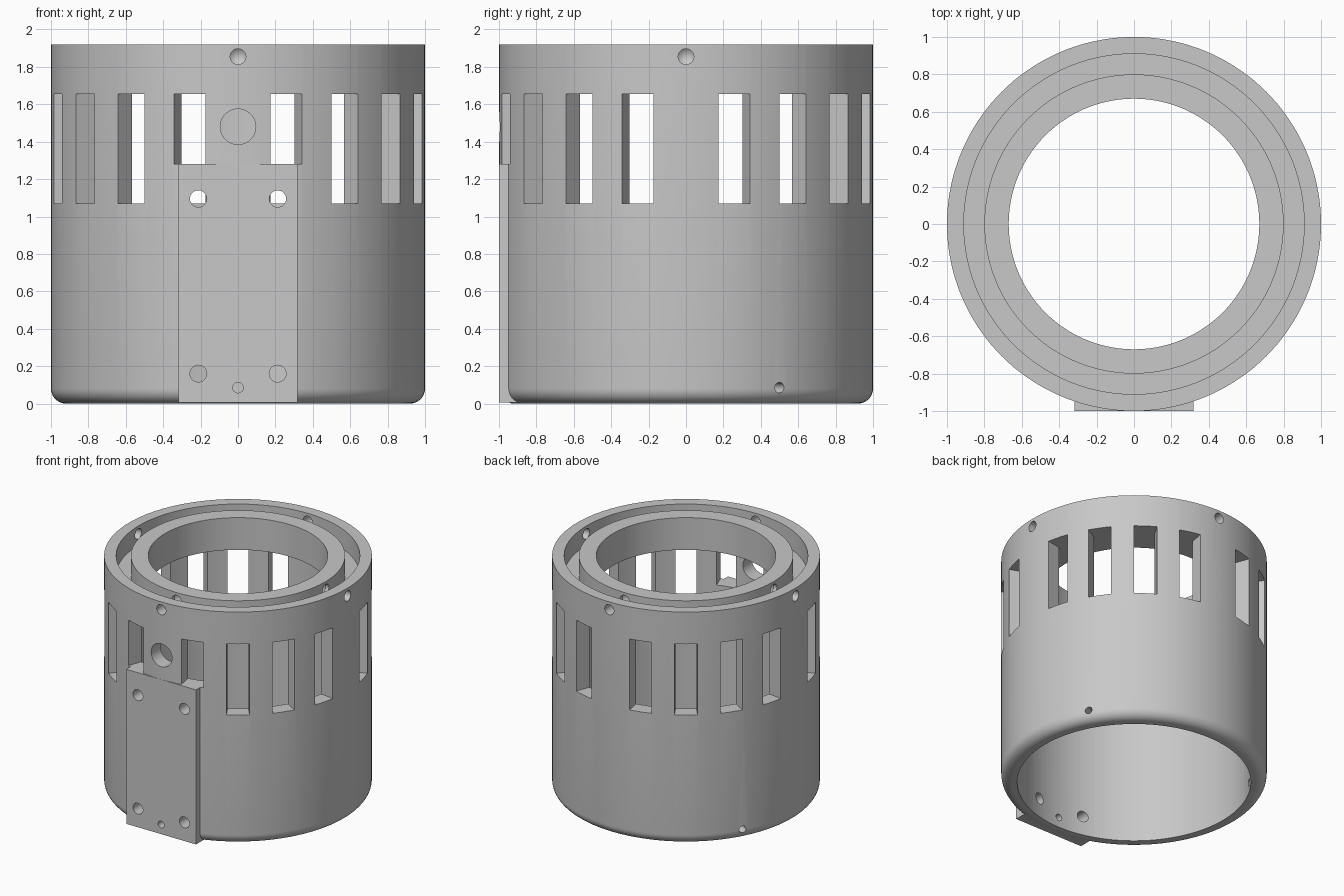
import bpy, bmesh, math
from mathutils import Matrix, Vector

if "Cube" in bpy.data.objects:
    bpy.data.objects.remove(bpy.data.objects["Cube"], do_unlink=True)

SEGMENTS = 144
HEIGHT, SLOT_TOP, SLOT_BOTTOM, PLATE_TOP = 1.92, 1.655, 1.07, 1.28
WALL, BORE = 1.0, 0.88

grey = bpy.data.materials.new("plain grey")
grey.use_nodes = True
colour = (0.58, 0.58, 0.58, 1)
grey.diffuse_color = colour
grey.node_tree.nodes["Principled BSDF"].inputs["Base Color"].default_value = colour


def make_object(name, bm):
    bmesh.ops.recalc_face_normals(bm, faces=bm.faces)
    mesh = bpy.data.meshes.new(name)
    bm.to_mesh(mesh)
    bm.free()
    mesh.materials.append(grey)
    obj = bpy.data.objects.new(name, mesh)
    bpy.context.collection.objects.link(obj)
    return obj


def lathe(name, profile):
    """Turn a closed (radius, height) profile around z."""
    bm = bmesh.new()
    rings = []
    for i in range(SEGMENTS):
        a = math.tau * i / SEGMENTS
        rings.append([bm.verts.new((r * math.cos(a), r * math.sin(a), z)) for r, z in profile])
    n = len(profile)
    for i in range(SEGMENTS):
        p, q = rings[i], rings[(i + 1) % SEGMENTS]
        for j in range(n):
            k = (j + 1) % n
            bm.faces.new((p[j], q[j], q[k], p[k]))
    return make_object(name, bm)


def add_wedge(bm, degrees, bottom, top, half=5.0):
    """Radial window cutter through the wall."""
    loops = []
    for z in (bottom, top):
        loops.append([bm.verts.new((r * math.cos(math.radians(a)), r * math.sin(math.radians(a)), z))
                      for r, a in ((0.84, degrees - half), (1.1, degrees - half),
                                   (1.1, degrees + half), (0.84, degrees + half))])
    low, high = loops
    bm.faces.new(low[::-1])
    bm.faces.new(high)
    for j in range(4):
        k = (j + 1) % 4
        bm.faces.new((low[j], low[k], high[k], high[j]))


def add_drill(bm, degrees, z, radius, inner=0.8, tip=None, side=0.0):
    """Drill along a radial direction; an optional tip ends in a cone."""
    turn = Matrix.Rotation(math.radians(degrees), 4, 'Z')
    lay = Matrix.Rotation(math.radians(90), 4, 'Y')
    rings = []
    for r in (1.1, inner):
        rings.append([bm.verts.new(turn @ Vector((r, side + radius * math.cos(t), z + radius * math.sin(t))))
                      for t in (math.tau * i / 32 for i in range(32))])
    outer, end = rings
    bm.faces.new(outer)
    for j in range(32):
        k = (j + 1) % 32
        bm.faces.new((outer[j], end[j], end[k], outer[k]))
    if tip is None:
        bm.faces.new(end[::-1])
    else:
        point = bm.verts.new(turn @ Vector((tip, 0, z)))
        for j in range(32):
            bm.faces.new((end[j], point, end[(j + 1) % 32]))


def boolean(target, other, operation):
    mod = target.modifiers.new(operation.lower(), 'BOOLEAN')
    mod.operation, mod.solver, mod.object = operation, 'EXACT', other
    bpy.context.view_layer.update()
    result = bpy.data.meshes.new_from_object(target.evaluated_get(bpy.context.evaluated_depsgraph_get()))
    target.modifiers.clear()
    target.data = result
    bpy.data.objects.remove(other, do_unlink=True)


# Housing: rounded foot, tube wall, top flange with a ring groove
fillet = 0.08
foot = [(WALL - fillet + fillet * math.sin(t), fillet - fillet * math.cos(t))
        for t in (math.pi / 2 * i / 8 for i in range(9))]
profile = foot + [(WALL, HEIGHT), (0.91, HEIGHT), (0.91, 1.76), (0.80, 1.76), (0.80, HEIGHT),
                  (0.67, HEIGHT), (0.67, SLOT_TOP), (BORE, SLOT_TOP), (BORE, 0)]
housing = lathe("vented_housing", profile)

# Window slots, four per quadrant; the two beside the plate are shorter
bm = bmesh.new()
for quadrant in range(4):
    for offset in (15, 35, 55, 75):
        angle = quadrant * 90 + offset
        add_wedge(bm, angle, PLATE_TOP if angle in (255, 285) else SLOT_BOTTOM, SLOT_TOP)
boolean(housing, make_object("slot_cutter", bm), 'DIFFERENCE')

# Flat mounting plate on the front
bm = bmesh.new()
bmesh.ops.create_cube(bm, size=1, matrix=Matrix.Translation((0, -0.946, PLATE_TOP / 2 + 0.003))
                      @ Matrix.Diagonal((0.636, 0.11, PLATE_TOP - 0.006, 1)))
boolean(housing, make_object("mounting_plate", bm), 'UNION')

# Set-screw holes, cable hole, plate screw holes and pin holes
bm = bmesh.new()
for angle in (0, 90, 180, 270):
    add_drill(bm, angle, 1.855, 0.042, inner=0.77, tip=0.735)
add_drill(bm, 270, 1.48, 0.095)
for side in (-0.212, 0.212):
    for z in (0.16, 1.095):
        add_drill(bm, 270, z, 0.045, side=side)
for angle in (30, 150, 270):
    add_drill(bm, angle, 0.085, 0.028)
boolean(housing, make_object("hole_cutter", bm), 'DIFFERENCE')

# Smooth the round surfaces, keep the edges sharp
bpy.ops.object.select_all(action='DESELECT')
housing.select_set(True)
bpy.context.view_layer.objects.active = housing
bpy.ops.object.shade_smooth_by_angle(angle=math.radians(25))
